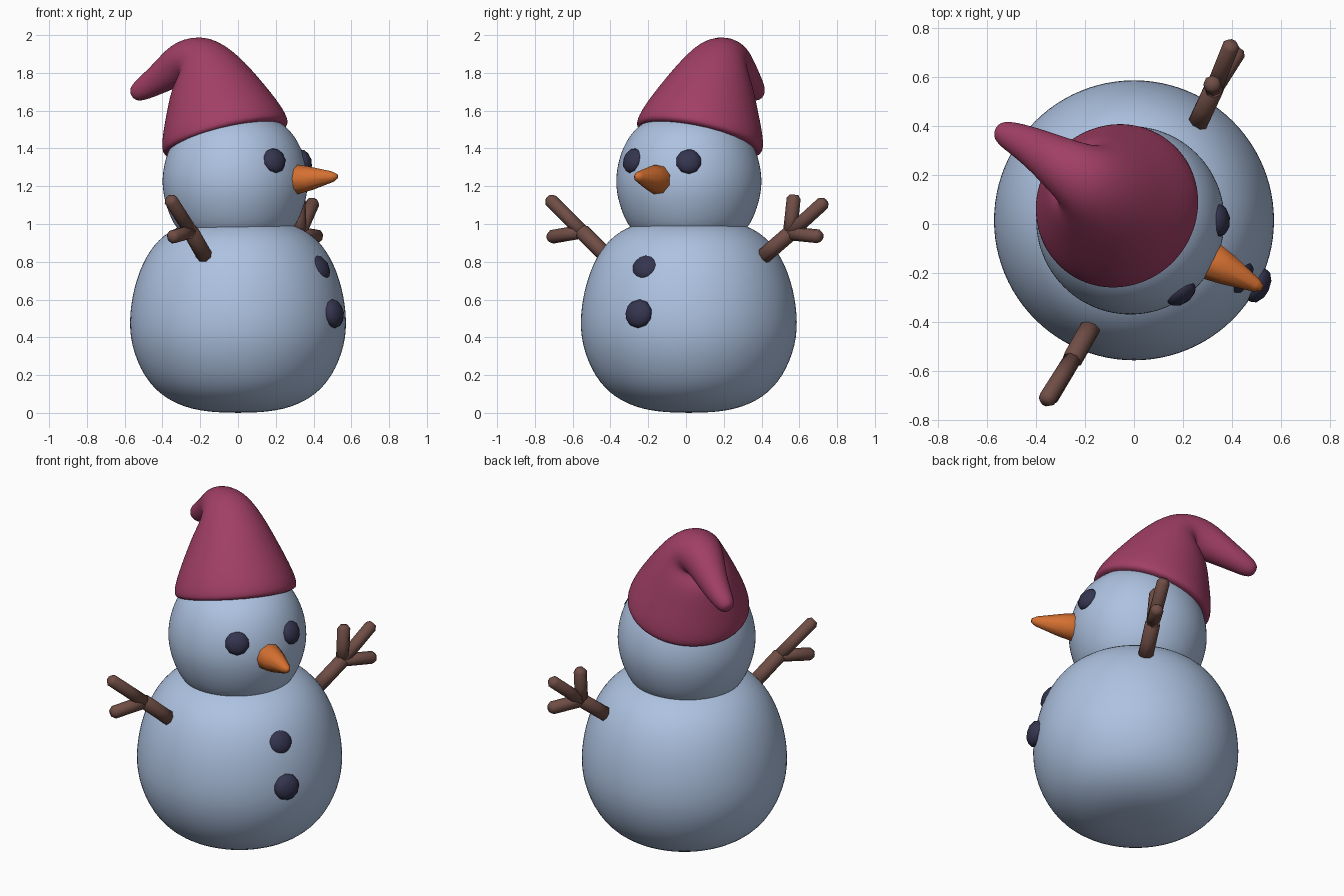
import bpy, bmesh
from math import cos, sin, tau
from mathutils import Vector

if "Cube" in bpy.data.objects:
    bpy.data.objects.remove(bpy.data.objects["Cube"])


def material(name, rgb):
    m = bpy.data.materials.new(name)
    m.use_nodes = True
    m.diffuse_color = (*rgb, 1)
    m.node_tree.nodes["Principled BSDF"].inputs["Base Color"].default_value = (*rgb, 1)
    return m


snow = material("snow blue", (0.42, 0.54, 0.75))
wool = material("berry wool", (0.36, 0.05, 0.13))
carrot = material("carrot orange", (0.66, 0.16, 0.03))
bark = material("bark brown", (0.16, 0.075, 0.06))
coal = material("coal navy", (0.035, 0.035, 0.08))


def finish(bm, name, mat, levels=0):
    bmesh.ops.recalc_face_normals(bm, faces=bm.faces)
    mesh = bpy.data.meshes.new(name)
    bm.to_mesh(mesh)
    bm.free()
    mesh.materials.append(mat)
    for p in mesh.polygons:
        p.use_smooth = True
    ob = bpy.data.objects.new(name, mesh)
    bpy.context.collection.objects.link(ob)
    if levels:
        ob.modifiers.new("Smooth", "SUBSURF").levels = levels
        ob.modifiers["Smooth"].render_levels = levels
    return ob


def add_tube(bm, rings, sides, first_dir=None):
    """Sweep circles (x, y, z, radius) along their centre line, capped at both ends."""
    pts = [Vector(r[:3]) for r in rings]
    prev, quat, loops = Vector((0, 0, 1)), None, []
    for i, (c, ring) in enumerate(zip(pts, rings)):
        d = (pts[min(i + 1, len(pts) - 1)] - pts[max(i - 1, 0)]).normalized()
        if i < 2 and first_dir:
            d = Vector(first_dir).normalized()
        turn = prev.rotation_difference(d)
        quat = turn @ quat if quat else turn
        prev = d
        loops.append([bm.verts.new(c + quat @ Vector((cos(a), sin(a), 0)) * ring[3])
                      for a in (tau * k / sides for k in range(sides))])
    for lo, hi in zip(loops, loops[1:]):
        for k in range(sides):
            n = (k + 1) % sides
            bm.faces.new((lo[k], lo[n], hi[n], hi[k]))
    bm.faces.new(loops[0][::-1])
    bm.faces.new(loops[-1])


def lathe(name, centre, profile):
    bm = bmesh.new()
    add_tube(bm, [(*centre, z, r) for r, z in profile], 24, (0, 0, 1))
    return finish(bm, name, snow, 2)


# Snow body and head
lathe("body", (0, 0.015), [(0.08, 0), (0.25, 0.015), (0.4, 0.08), (0.505, 0.19), (0.575, 0.36),
                           (0.583, 0.52), (0.55, 0.7), (0.48, 0.86), (0.37, 0.97),
                           (0.22, 1.02), (0.06, 1.03)])
lathe("head", (-0.015, 0.015), [(0.2, 0.9), (0.3, 0.95), (0.355, 1.05), (0.39, 1.17), (0.39, 1.28),
                                (0.355, 1.41), (0.28, 1.52), (0.16, 1.58), (0.04, 1.6)])

# Floppy pointed hat, tilted back and bent over at the tip
bm = bmesh.new()
add_tube(bm, [(-0.06, 0.065, 1.435, 0.32), (-0.065, 0.07, 1.455, 0.352), (-0.085, 0.09, 1.54, 0.33),
              (-0.125, 0.125, 1.68, 0.262), (-0.165, 0.16, 1.80, 0.2), (-0.21, 0.19, 1.875, 0.145),
              (-0.285, 0.235, 1.865, 0.118), (-0.37, 0.29, 1.80, 0.092),
              (-0.46, 0.34, 1.74, 0.07), (-0.535, 0.373, 1.695, 0.053),
              (-0.56, 0.385, 1.68, 0.025)], 24, (-0.25, 0.22, 1))
finish(bm, "hat", wool, 2)

# Carrot nose
bm = bmesh.new()
add_tube(bm, [(0.27, -0.127, 1.23, 0.07), (0.305, -0.145, 1.235, 0.083), (0.38, -0.185, 1.24, 0.066),
              (0.5, -0.25, 1.25, 0.029), (0.525, -0.262, 1.253, 0.012)], 9)
finish(bm, "nose", carrot)


# Lumps of coal, flattened against the snow
def lump(name, place, centre, radius, depth):
    bm = bmesh.new()
    bmesh.ops.create_icosphere(bm, subdivisions=2, radius=1)
    ob = finish(bm, name, coal)
    ob.location = place
    ob.scale = (radius, radius, depth)
    ob.rotation_mode = "QUATERNION"
    ob.rotation_quaternion = (Vector(place) - Vector(centre)).to_track_quat("Z", "Y")


head_mid, body_mid = (0, 0, 1.22), (0, 0, 0.45)
lump("right_eye", (0.19, -0.28, 1.335), head_mid, 0.069, 0.045)
lump("left_eye", (0.345, 0.015, 1.33), head_mid, 0.069, 0.045)
lump("upper_button", (0.425, -0.21, 0.77), body_mid, 0.078, 0.05)
lump("lower_button", (0.505, -0.25, 0.525), body_mid, 0.077, 0.05)


# Branching stick arms
def arm(name, base, fork, tips):
    bm = bmesh.new()
    base, fork = Vector(base), Vector(fork)
    for start, end in [(base, fork)] + [(fork, Vector(t)) for t in tips]:
        r = 0.043 if start is base else 0.037
        d = (end - start).normalized()
        add_tube(bm, [(*start, r), (*start.lerp(end, 0.5), r), (*end, r), (*(end + d * 0.02), r * 0.6)], 8)
    finish(bm, name, bark)


arm("right_arm", (-0.165, -0.4, 0.81), (-0.25, -0.55, 0.96),
    [(-0.355, -0.715, 1.125), (-0.345, -0.71, 0.932)])
arm("left_arm", (0.255, 0.4, 0.82), (0.325, 0.55, 0.95),
    [(0.32, 0.57, 1.135), (0.395, 0.725, 1.11), (0.42, 0.7, 0.935)])
